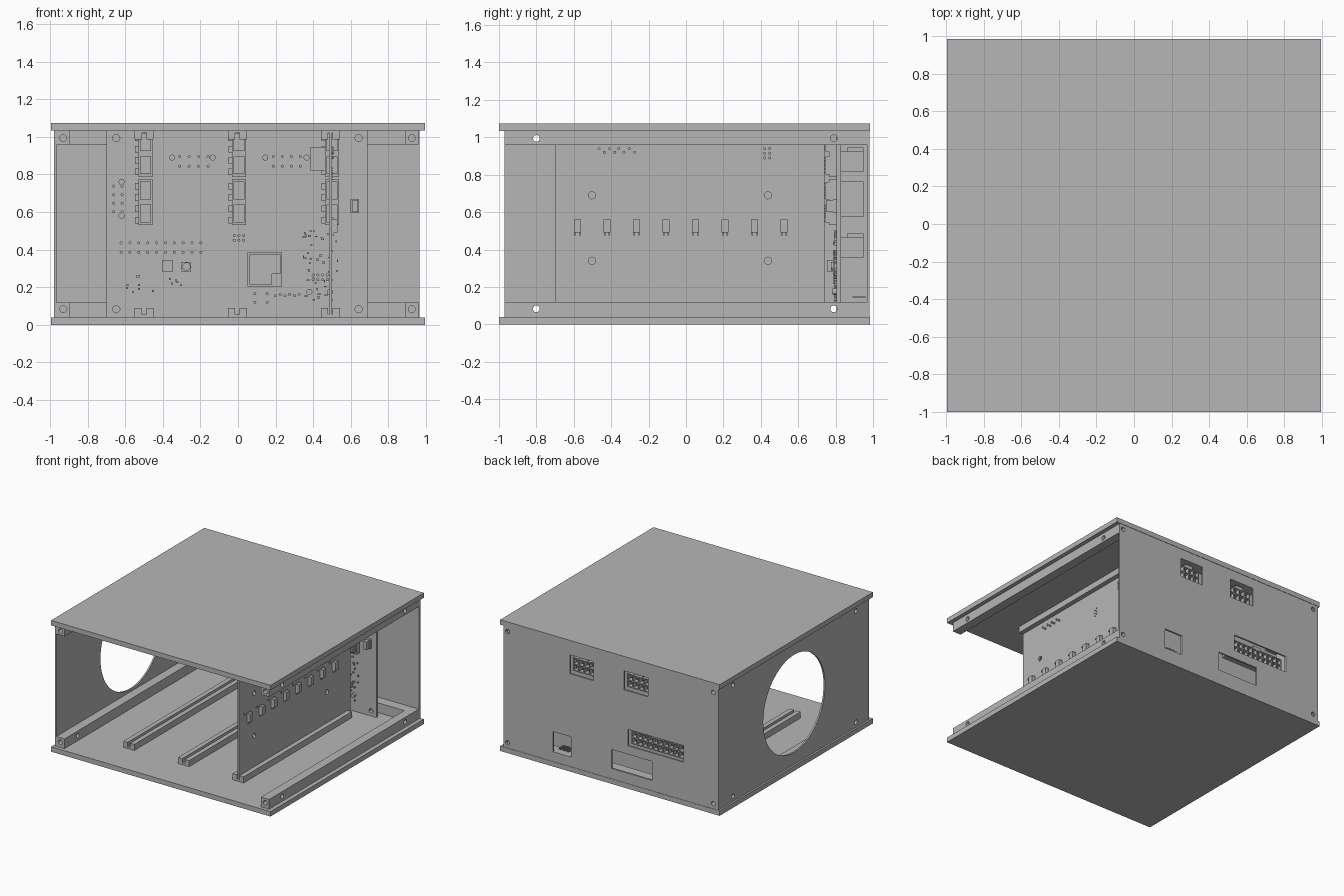
import bpy, bmesh, math, random
from mathutils import Matrix, Vector

random.seed(4)
if "Cube" in bpy.data.objects:
    bpy.data.objects.remove(bpy.data.objects["Cube"])

grey = bpy.data.materials.new("plain_grey")
grey.use_nodes = True
grey.diffuse_color = (0.47, 0.47, 0.47, 1)
grey.node_tree.nodes["Principled BSDF"].inputs["Base Color"].default_value = grey.diffuse_color


def finish(name, bm):
    mesh = bpy.data.meshes.new(name)
    bm.to_mesh(mesh)
    bm.free()
    mesh.materials.append(grey)
    ob = bpy.data.objects.new(name, mesh)
    bpy.context.collection.objects.link(ob)
    return ob


def add_box(bm, x0, x1, y0, y1, z0, z1):
    centre = Vector((x0 + x1, y0 + y1, z0 + z1)) / 2
    size = Matrix.Diagonal((x1 - x0, y1 - y0, z1 - z0, 1))
    bmesh.ops.create_cube(bm, size=1, matrix=Matrix.Translation(centre) @ size)


def add_rod(bm, centre, r, length, axis, sides=24):
    turn = Matrix.Rotation(math.pi / 2, 4, 'Y' if axis == 'x' else 'X')
    bmesh.ops.create_cone(bm, cap_ends=True, segments=sides, radius1=r, radius2=r,
                          depth=length, matrix=Matrix.Translation(centre) @ turn)


def boxes(name, specs):
    bm = bmesh.new()
    for spec in specs:
        add_box(bm, *spec)
    return finish(name, bm)


def rods(name, centres, r, length, axis, sides=24):
    bm = bmesh.new()
    for c in centres:
        add_rod(bm, c, r, length, axis, sides)
    return finish(name, bm)


def cut(ob, cutter):
    """Subtract the cutter, then discard it."""
    mod = ob.modifiers.new("cut", 'BOOLEAN')
    mod.operation, mod.solver, mod.object = 'DIFFERENCE', 'EXACT', cutter
    graph = bpy.context.evaluated_depsgraph_get()
    mesh = bpy.data.meshes.new_from_object(ob.evaluated_get(graph))
    ob.modifiers.clear()
    ob.data = mesh
    bpy.data.objects.remove(cutter)


def socket(name, x0, x1, z0, z1, cols, rows, y0=0.83, y1=0.95, bar=0.008):
    """Connector housing: base, lattice of bars and a pin in every cell."""
    bm = bmesh.new()
    mid = y0 + (y1 - y0) * 0.5
    add_box(bm, x0, x1, y0, mid, z0, z1)
    dx, dz = (x1 - x0 - bar) / cols, (z1 - z0 - bar) / rows
    for i in range(cols + 1):
        add_box(bm, x0 + i * dx, x0 + i * dx + bar, mid, y1, z0, z1)
    for j in range(rows + 1):
        add_box(bm, x0, x1, mid, y1, z0 + j * dz, z0 + j * dz + bar)
    for i in range(cols):
        for j in range(rows):
            px, pz = x0 + bar / 2 + (i + .5) * dx, z0 + bar / 2 + (j + .5) * dz
            add_box(bm, px - .006, px + .006, mid, y1 - .015, pz - .006, pz + .006)
            # solder tails poking through the circuit board
            add_rod(bm, (px, .795, pz), .008, .02, 'y', 8)
    return finish(name, bm)


LOW, HIGH = 0.04, 1.035
RAIL_Z = (0.083, 0.994)

# Outer plates
boxes("bottom_plate", [(-.995, .995, -1, .985, 0, LOW)])
boxes("top_plate", [(-.995, .995, -1, .985, HIGH, 1.075)])

# Side wall with fan opening and screw holes
side = boxes("side_wall", [(-.98, -.967, -.97, .968, LOW, HIGH)])
cut(side, rods("fan_cutter", [(-.975, 0, .54)], .4, .1, 'x', 64))
cut(side, rods("side_hole_cutter", [(-.975, y, z) for y in (-.8, .79) for z in RAIL_Z],
               .018, .1, 'x'))

# Back wall with connector openings and corner screw holes
back = boxes("back_wall", [(-.98, .965, .968, .982, LOW, HIGH)])
cut(back, boxes("opening_cutter", [
    (.15, .365, .9, 1.1, .8, .955),
    (-.345, -.125, .9, 1.1, .8, .955),
    (-.665, -.16, .9, 1.1, .35, .485),
    (-.38, -.01, .9, 1.1, .125, .28),
    (.355, .52, .9, 1.1, .12, .285)]))
cut(back, rods("corner_hole_cutter", [(x, .975, z) for x in (-.935, .93) for z in RAIL_Z],
               .018, .1, 'y'))

# Square rails along both sides, drilled at the ends and sideways
for side_name, x in (("right", -.93), ("left", .925)):
    for level, z in (("lower", RAIL_Z[0]), ("upper", RAIL_Z[1])):
        z0, z1 = (LOW, .12) if level == "lower" else (.96, HIGH)
        rail = boxes(f"{level}_{side_name}_rail", [(x - .037, x + .037, -.97, .968, z0, z1)])
        cut(rail, rods("cross_cutter", [(x, y, z) for y in (-.8, .79)], .018, .2, 'x'))
        cut(rail, rods("end_cutter", [(x, y, z) for y in (-.97, .968)], .018, .1, 'y'))

# Cross rails behind the circuit board
boxes("back_cross_rails", [(-.893, .888, .885, .968, z0, z1)
                           for z0, z1 in ((LOW, .12), (.96, HIGH))])

# Card guides: paired strips on floor and ceiling
SLOTS = (-.5, -.003, .492)
for i, x in enumerate(SLOTS):
    strips = []
    for z0, z1, b0, b1 in ((LOW, .09, LOW, .055), (.985, HIGH, 1.02, HIGH)):
        strips += [(x - .05, x - .012, -.7, .7, z0, z1), (x + .012, x + .05, -.7, .7, z0, z1),
                   (x - .012, x + .012, -.7, .7, b0, b1)]
    boxes(f"card_guide_{i + 1}", strips)

# Main circuit board with its mounting holes
board = boxes("main_board", [(-.7, .69, .805, .83, LOW, HIGH)])
cut(board, rods("board_cutter", [(x, .82, z) for x in (-.648, .642) for z in RAIL_Z],
                .019, .1, 'y'))

# Edge connectors facing the cards
for i, x in enumerate(SLOTS):
    parts = []
    for z0 in (.53, .787):
        parts += [(x - .03, x + .045, .765, .805, z0, z0 + .247)]
        for k in (0, 1):
            a = z0 + .015 + k * .122
            parts += [(x - .022, x + .037, .745, .765, a, a + .095)]
            for n in range(7):
                b = a + .006 + n * .013
                parts += [(x - .016, x + .003, .738, .745, b, b + .006),
                          (x + .012, x + .031, .738, .745, b, b + .006)]
        for k in range(4):
            parts += [(x - .048, x - .03, .78, .805, z0 + .01 + k * .06, z0 + .045 + k * .06)]
    boxes(f"edge_connector_{i + 1}", parts)

# Rear power sockets with latches
socket("power_socket_a", .16, .36, .815, .925, 4, 2)
socket("power_socket_b", -.34, -.13, .815, .925, 4, 2)
socket("wide_power_socket", -.65, -.17, .357, .465, 10, 2)
socket("inner_power_socket", -.69, -.59, .575, .765, 2, 4)
boxes("socket_latches", [(x - .035, x + .035, .86, .95, z, z + .02)
                         for x, z in ((.26, .925), (-.235, .925), (-.41, .465))])

# Network jack poking out of the back
jack = boxes("network_jack", [(.36, .515, .83, 1, .12, .28)])
cut(jack, boxes("jack_cutter", [(.38, .495, .9, 1.1, .14, .235), (.41, .465, .9, 1.1, .23, .262)]))
boxes("jack_contacts", [(.39 + i * .013, .395 + i * .013, .89, .96, .14, .15) for i in range(8)])

# Large parts on the board front
boxes("processor", [(.05, .235, .793, .806, .205, .385), (.06, .225, .785, .794, .27, .375),
                    (.06, .18, .785, .794, .215, .27)])
boxes("tall_header", [(.385, .465, .69, .806, .82, .945)])
boxes("small_header", [(.61, .64, .75, .806, .6, .665), (.6, .645, .785, .806, .595, .67)])
boxes("coil", [(-.405, -.345, .755, .806, .283, .345)])
rods("button", [(-.275, .79, .31)], .022, .03, 'y')
boxes("button_base", [(-.3, -.25, .797, .806, .285, .335)])

# Locating pegs on the board
rods("board_pegs", [(x, .795, z) for x, z in ((-.35, .89), (-.135, .89), (.145, .89), (.365, .89),
                                             (-.62, .76), (-.62, .58), (.38, .175), (.49, .175))],
     .016, .022, 'y', 16)

# Pin rows on the lower board
rods("lower_pins", [(.09 + .065 * i, .8, z) for i in range(2) for z in (.12, .165)]
     + [(.2 + .025 * i, .8, .155 + .007 * (i % 2)) for i in range(6)]
     + [(-.02 + .025 * i, .8, z) for i in range(3) for z in (.45, .475)]
     + [(.4 + .025 * i, .8, z) for i in range(4) for z in (.24, .265)], .008, .014, 'y', 8)

# Scattered surface parts beside the third slot
chips = []
for _ in range(45):
    x, z = random.uniform(.34, .53), random.uniform(.13, .5)
    w, h = random.choice(((.012, .007), (.007, .012), (.016, .01)))
    chips.append((x - w / 2, x + w / 2, .792, .806, z - h / 2, z + h / 2))
for _ in range(14):
    x, z = random.uniform(-.6, -.3), random.uniform(.17, .27)
    chips.append((x - .005, x + .005, .796, .806, z - .005, z + .005))
boxes("surface_parts", chips)

# Plug-in card in the third slot
card = boxes("plug_in_card", [(.484, .5, -.7, .74, .055, 1.02)])
cut(card, rods("card_cutter", [(.49, y, z) for y in (-.503, .438) for z in (.34, .69)],
               .019, .1, 'x'))

# Row of transistors with legs on the card
transistors = []
for i in range(8):
    y = -.58 + .1577 * i
    transistors += [(.5, .53, y - .019, y + .019, .492, .56),
                    (.5, .507, y - .021, y + .021, .555, .563)]
    transistors += [(.5, .512, y + d - .003, y + d + .003, .475, .492) for d in (-.012, .012)]
    transistors += [(.5, .508, y - .058, y - .052, .56, .572)]
boxes("card_transistors", transistors)

# Pin tails and tiny parts on the card
rods("card_pins", [(.503, y0 + .028 * i, .94 - .02 * (i % 2)) for y0 in (-.465, -.36) for i in range(4)]
     + [(.503, .42 + .028 * i, .89 + .025 * j) for i in range(2) for j in range(3)],
     .008, .012, 'x', 8)
boxes("card_small_parts", [(.5, .506, .135 + .02 * (i % 2), .145 + .02 * (i % 2),
                            .77 + .012 * i, .776 + .012 * i) for i in range(6)])
